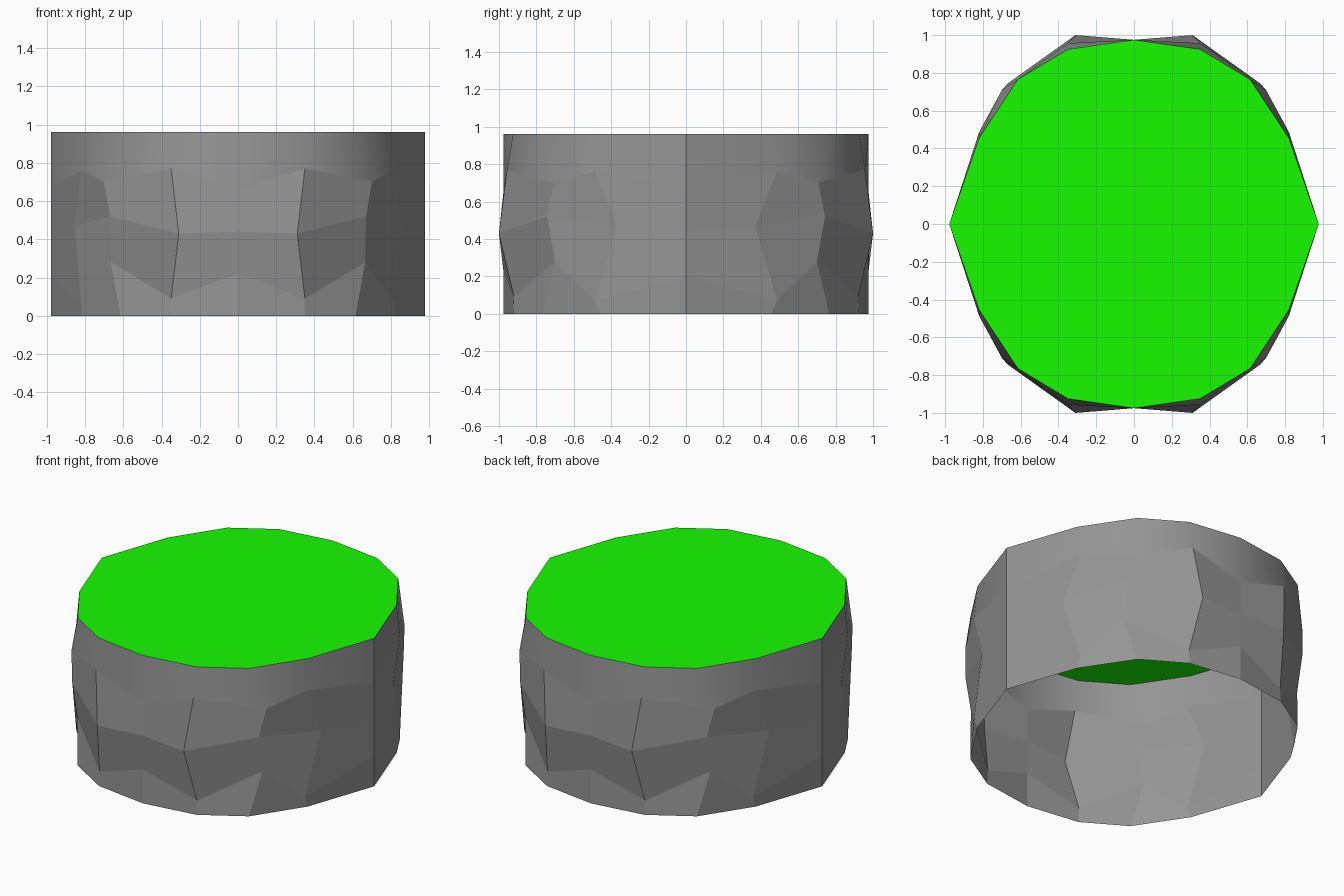
import bpy
import bmesh
import math

if "Cube" in bpy.data.objects:
    bpy.data.objects.remove(bpy.data.objects["Cube"])

# One quarter of the wall: columns of (x, y, z), bottom to top, from the +x side to the +y side
H = 0.96
quarter = [
    [(.978, 0, 0), (.978, 0, .2), (.978, 0, .45), (.978, 0, .68), (.978, 0, H)],
    [(.82, .455, 0), (.82, .487, .07), (.855, .37, .47), (.82, .487, .76), (.82, .455, H)],
    [(.615, .765, 0), (.665, .70, .28), (.67, .743, .52), (.70, .708, .70), (.615, .765, H)],
    [(.35, .925, 0), (.35, .92, .09), (.31, 1.0, .43), (.35, .957, .77), (.35, .925, H)],
    [(0, .975, 0), (0, .975, .22), (0, .975, .44), (0, .975, .66), (0, .975, H)],
]


def mirrored(columns, sx, sy):
    return [[(sx * x, sy * y, z) for x, y, z in col] for col in columns]


# Mirror the quarter into a full ring of 16 columns
ring = (quarter[:-1] + mirrored(quarter[:0:-1], -1, 1)
        + mirrored(quarter[:-1], -1, -1) + mirrored(quarter[:0:-1], 1, -1))


def make_object(name, bm, color):
    mesh = bpy.data.meshes.new(name)
    bm.to_mesh(mesh)
    bm.free()
    obj = bpy.data.objects.new(name, mesh)
    bpy.context.collection.objects.link(obj)
    mat = bpy.data.materials.new(name + "_color")
    mat.diffuse_color = color
    mat.use_nodes = True
    mat.node_tree.nodes["Principled BSDF"].inputs["Base Color"].default_value = mat.diffuse_color
    mesh.materials.append(mat)
    return obj


# Faceted dark grey side wall, open underneath
bm = bmesh.new()
cols = [[bm.verts.new(p) for p in col] for col in ring]
for i, a in enumerate(cols):
    b = cols[(i + 1) % len(cols)]
    for k in range(4):
        bm.faces.new((a[k], b[k], b[k + 1], a[k + 1]))
wall = make_object("side_wall", bm, (0.3, 0.3, 0.3, 1))

# Only the top band is smooth; the hammered facets stay flat
bpy.context.view_layer.objects.active = wall
wall.select_set(True)
bpy.ops.object.shade_smooth_by_angle(angle=math.radians(30))
for poly in wall.data.polygons:
    poly.use_smooth = poly.index % 4 == 3

# Bright green top surface
bm = bmesh.new()
bm.faces.new([bm.verts.new(col[-1]) for col in ring])
make_object("top_surface", bm, (0.008, 0.97, 0.0, 1))
